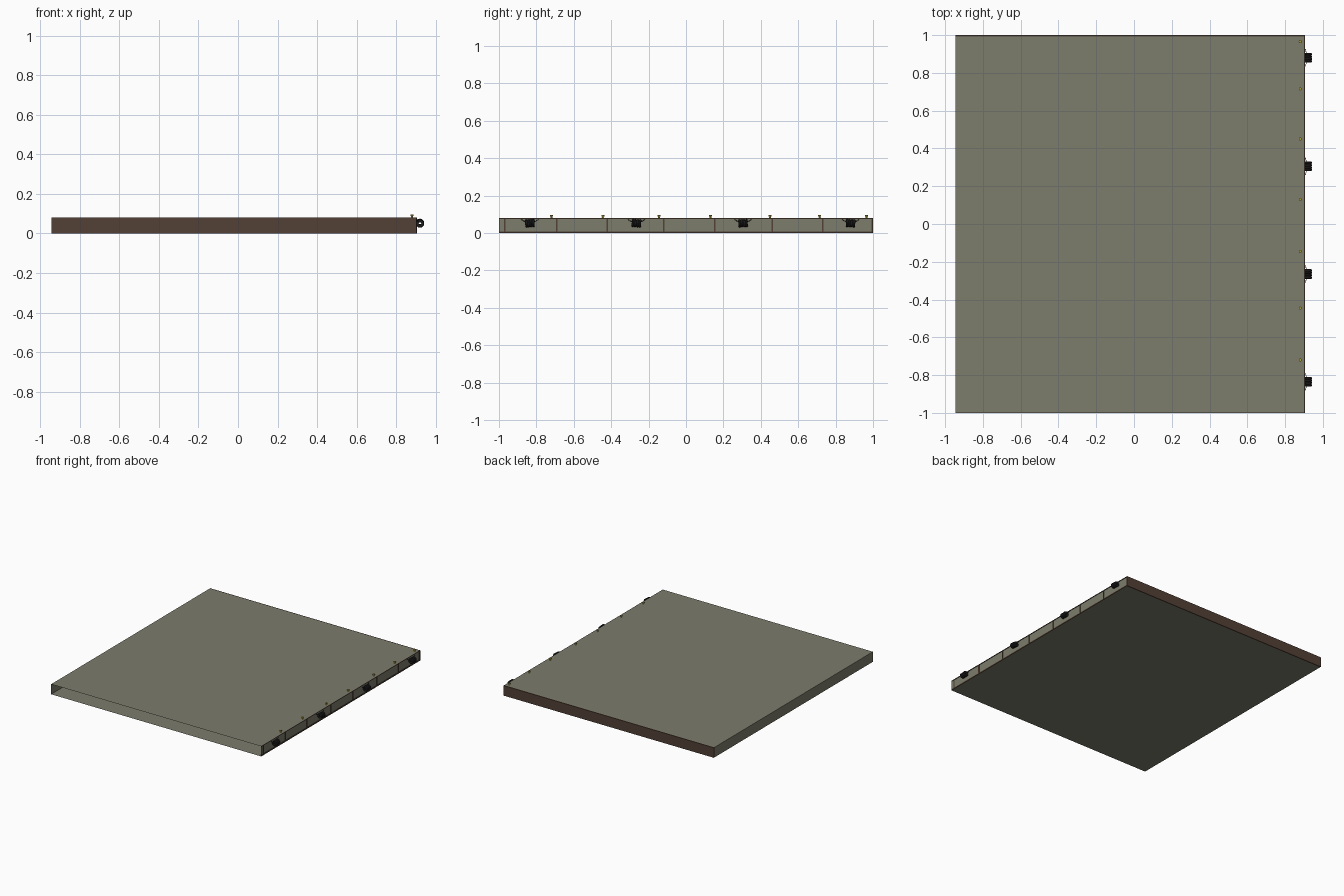
import bpy, bmesh, math
from mathutils import Matrix, Vector

if "Cube" in bpy.data.objects:
    bpy.data.objects.remove(bpy.data.objects["Cube"])

X0, X1, H = -0.945, 0.905, 0.08


def material(name, rgb):
    m = bpy.data.materials.new(name)
    m.diffuse_color = (*rgb, 1)
    m.use_nodes = True
    m.node_tree.nodes["Principled BSDF"].inputs["Base Color"].default_value = m.diffuse_color
    return m


PLASTER = material("plaster", (0.20, 0.20, 0.15))
WOOD = material("wood", (0.085, 0.052, 0.035))
BLACK = material("black_metal", (0.015, 0.015, 0.017))
BRASS = material("brass", (0.45, 0.36, 0.05))


def finish(name, bm, mat, smooth=False):
    me = bpy.data.meshes.new(name)
    bm.to_mesh(me)
    bm.free()
    me.materials.append(mat)
    for p in me.polygons:
        p.use_smooth = smooth
    ob = bpy.data.objects.new(name, me)
    bpy.context.collection.objects.link(ob)
    return ob


def add_box(bm, lo, hi):
    lo, hi = Vector(lo), Vector(hi)
    mat = Matrix.Translation((lo + hi) / 2) @ Matrix.Diagonal((*(hi - lo), 1))
    bmesh.ops.create_cube(bm, size=1, matrix=mat)


# thin-walled slab, open at the front and backed by a wooden board
bm = bmesh.new()
add_box(bm, (X0, -1, 0), (X1 - 0.004, 0.992, H))
ends = [f for f in bm.faces if abs(f.normal.y) > 0.9]
bmesh.ops.delete(bm, geom=ends, context='FACES_ONLY')
finish("slab_shell", bm, PLASTER)

bm = bmesh.new()
add_box(bm, (X0, 0.992, 0), (X1, 1, H))
finish("back_board", bm, WOOD)

# timber frame on the right side
bm = bmesh.new()
add_box(bm, (X1 - 0.004, -1, 0), (X1, 0.992, 0.009))
add_box(bm, (X1 - 0.004, -1, H - 0.004), (X1, 0.992, H))
for y in (-0.97, -0.69, -0.42, -0.12, 0.155, 0.46, 0.73):
    add_box(bm, (X1 - 0.004, y - 0.004, 0.009), (X1, y + 0.004, H - 0.004))
finish("side_frame", bm, WOOD)

# small pins along the top edge: stem with a wider head
for i, y in enumerate((-0.72, -0.445, -0.145, 0.13, 0.45, 0.715, 0.965)):
    bm = bmesh.new()
    for r1, r2, z0, z1 in ((0.006, 0.004, H, 0.089), (0.008, 0.008, 0.089, 0.095)):
        bmesh.ops.create_cone(bm, cap_ends=True, segments=8, radius1=r1, radius2=r2,
                              depth=z1 - z0,
                              matrix=Matrix.Translation((0.88, y, (z0 + z1) / 2)))
    finish(f"pin_{i}", bm, BRASS)


def ribbed_roll(name, loc, tilt):
    # hollow ribbed cylinder turned around the y axis
    half, ribs, n, inner = 0.025, 4, 16, 0.007
    prof = [(inner, -half)]
    for k in range(ribs):
        a = -half + 2 * half * k / ribs
        b = a + 2 * half / ribs
        prof += [(0.018, a), (0.021, a + 0.003), (0.021, b - 0.003), (0.018, b)]
    prof.append((inner, half))
    bm = bmesh.new()
    rings = []
    for s in range(n):
        t = 2 * math.pi * s / n
        rings.append([bm.verts.new((r * math.cos(t), y, r * math.sin(t))) for r, y in prof])
    for s in range(n):
        a, b = rings[s], rings[(s + 1) % n]
        for j in range(len(prof)):
            k = (j + 1) % len(prof)
            bm.faces.new((a[j], a[k], b[k], b[j]))
    bmesh.ops.remove_doubles(bm, verts=bm.verts, dist=1e-6)
    bmesh.ops.recalc_face_normals(bm, faces=bm.faces)
    bmesh.ops.transform(bm, verts=bm.verts,
                        matrix=Matrix.Translation(loc) @ Matrix.Rotation(tilt, 4, 'X'))
    finish(name, bm, BLACK)


def wire(name, pts, radius):
    cu = bpy.data.curves.new(name, 'CURVE')
    cu.dimensions = '3D'
    cu.bevel_depth = radius
    cu.bevel_resolution = 1
    cu.use_fill_caps = True
    sp = cu.splines.new('POLY')
    sp.points.add(len(pts) - 1)
    for p, co in zip(sp.points, pts):
        p.co = (*co, 1)
    cu.materials.append(BLACK)
    ob = bpy.data.objects.new(name, cu)
    bpy.context.collection.objects.link(ob)


# rolls hung on wire brackets along the right side
for i, y in enumerate((-0.835, -0.265, 0.305, 0.88)):
    ribbed_roll(f"roll_{i}", (0.921, y, 0.052), math.radians((4, -5, 2, -3)[i]))
    for side in (-1, 1):
        wire(f"bracket_{i}_{'left' if side < 0 else 'right'}",
             [(X1, y + side * 0.045, 0.072), (X1 + 0.004, y + side * 0.043, 0.071),
              (X1 + 0.006, y + side * 0.030, 0.062), (0.916, y + side * 0.018, 0.06)],
             0.0016)
